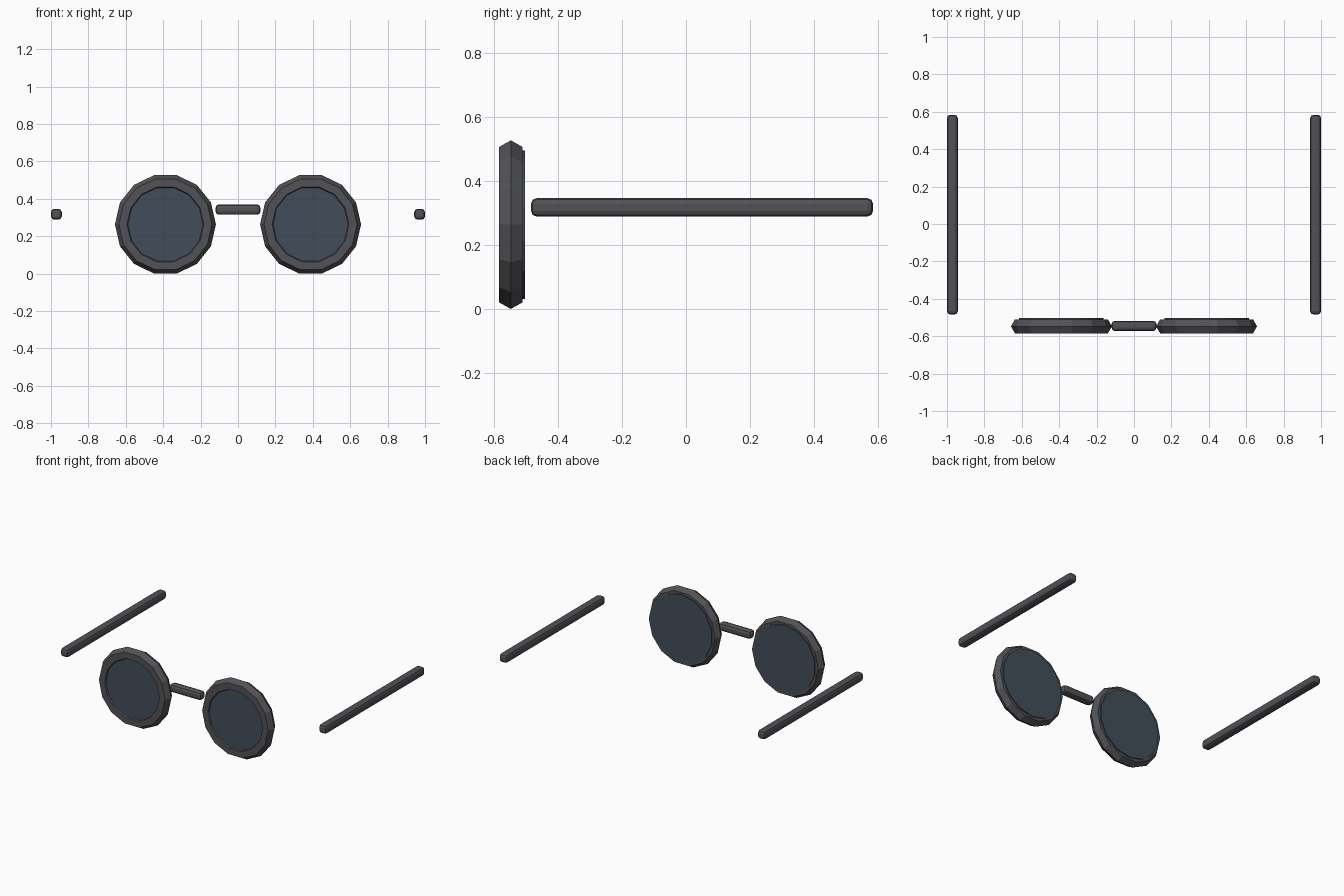
import bpy, bmesh
from math import cos, sin, pi
from mathutils import Matrix, Vector

if "Cube" in bpy.data.objects:
    bpy.data.objects.remove(bpy.data.objects["Cube"])


def material(name, rgb):
    m = bpy.data.materials.new(name)
    m.diffuse_color = (*rgb, 1)
    m.use_nodes = True
    m.node_tree.nodes["Principled BSDF"].inputs["Base Color"].default_value = m.diffuse_color
    return m


FRAME = material("dark_frame", (0.085, 0.085, 0.095))
GLASS = material("tinted_glass", (0.055, 0.075, 0.10))
SIDES = 14


def add_object(name, bm, mat):
    bmesh.ops.recalc_face_normals(bm, faces=bm.faces)
    mesh = bpy.data.meshes.new(name)
    bm.to_mesh(mesh)
    bm.free()
    mesh.materials.append(mat)
    ob = bpy.data.objects.new(name, mesh)
    bpy.context.collection.objects.link(ob)
    return ob


# Low-poly ring: hexagonal section swept around the y axis
def rim(name, centre, major=0.227, minor=0.043, section=6):
    bm = bmesh.new()
    rings = []
    for i in range(SIDES):
        a = 2 * pi * i / SIDES
        ring = []
        for j in range(section):
            b = 2 * pi * j / section
            r = major + minor * cos(b)
            ring.append(bm.verts.new(centre + Vector((r * cos(a), minor * sin(b), r * sin(a)))))
        rings.append(ring)
    for i in range(SIDES):
        p, q = rings[i], rings[(i + 1) % SIDES]
        for j in range(section):
            k = (j + 1) % section
            bm.faces.new((p[j], p[k], q[k], q[j]))
    add_object(name, bm, FRAME)


# Flat disc seated in the rim, standing slightly proud at the back
def lens(name, centre, radius=0.232, front=-0.576, back=-0.503):
    bm = bmesh.new()
    place = Matrix.Translation((centre.x, (front + back) / 2, centre.z)) @ Matrix.Rotation(pi / 2, 4, 'X')
    bmesh.ops.create_cone(bm, cap_ends=True, segments=SIDES, radius1=radius,
                          radius2=radius, depth=back - front, matrix=place)
    add_object(name, bm, GLASS)


# Bar with rounded edges
def bar(name, centre, size, bevel=0.018):
    bm = bmesh.new()
    bmesh.ops.create_cube(bm, size=1, matrix=Matrix.Translation(centre) @ Matrix.Diagonal((*size, 1)))
    bmesh.ops.bevel(bm, geom=bm.edges[:], offset=bevel, segments=2, profile=0.5, affect='EDGES')
    add_object(name, bm, FRAME)


for side, s in (("left", -1), ("right", 1)):
    centre = Vector((s * 0.388, -0.547, 0.263))
    rim(side + "_rim", centre)
    lens(side + "_lens", centre)
    bar(side + "_temple", (s * 0.971, 0.05, 0.317), (0.058, 1.068, 0.058))

bar("bridge", (0, -0.545, 0.342), (0.24, 0.055, 0.055))
